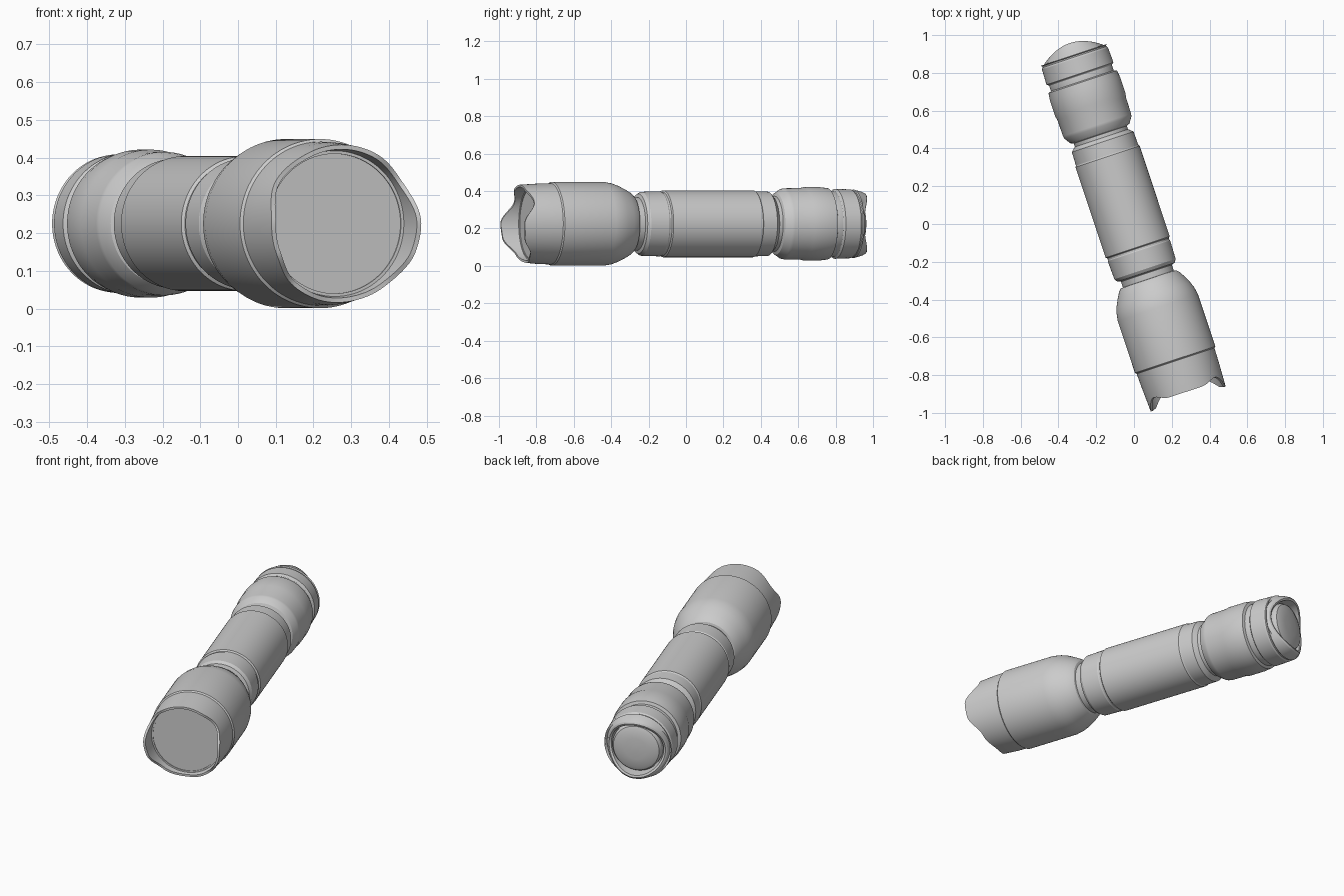
import bpy, bmesh, math
from mathutils import Vector

if "Cube" in bpy.data.objects:
    bpy.data.objects.remove(bpy.data.objects["Cube"])

# Torch axis lies flat, turned in the ground plane; d points to the head
A = math.radians(18.4)
d = Vector((math.sin(A), -math.cos(A), 0))
n = Vector((math.cos(A), math.sin(A), 0))
up = Vector((0, 0, 1))
origin = n * -0.02 + up * 0.225
SEG = 96


def lathe(name, profile):
    """Revolve (s, r) points; s may be a function of the angle in degrees."""
    bm = bmesh.new()
    rings = []
    for s, r in profile:
        ring = []
        for i in range(SEG):
            t = 2 * math.pi * i / SEG
            along = s(math.degrees(t)) if callable(s) else s
            ring.append(bm.verts.new(origin + d * along + n * r * math.cos(t) + up * r * math.sin(t)))
        rings.append(ring)
    for a, b in zip(rings, rings[1:]):
        for i in range(SEG):
            j = (i + 1) % SEG
            bm.faces.new((a[i], a[j], b[j], b[i]))
    bm.faces.new(rings[0])
    bm.faces.new(rings[-1])
    bmesh.ops.recalc_face_normals(bm, faces=bm.faces)
    me = bpy.data.meshes.new(name)
    bm.to_mesh(me)
    bm.free()
    ob = bpy.data.objects.new(name, me)
    bpy.context.collection.objects.link(ob)
    bpy.ops.object.select_all(action='DESELECT')
    ob.select_set(True)
    bpy.context.view_layer.objects.active = ob
    bpy.ops.object.shade_smooth_by_angle(angle=math.radians(25))
    return ob


# Scalloped front rim: smooth curve through a few angle/height pairs
RIM = [(0, .97), (35, .905), (65, .93), (115, .93), (145, .905), (180, .97), (200, .965),
       (235, .91), (270, .89), (305, .91), (340, .965), (360, .97)]


def head_rim(deg):
    for (a, sa), (b, sb) in zip(RIM, RIM[1:]):
        if a <= deg <= b:
            k = (1 - math.cos(math.pi * (deg - a) / (b - a))) / 2
            return sa + (sb - sa) * k
    return RIM[0][1]


# Tail rim: two shallow cut-outs at the sides
def tail_rim(extra):
    return lambda deg: -0.988 + extra + 0.028 * math.cos(math.radians(2 * deg))


# Head with bezel and recessed lens seat
lathe("head", [(.27, .13), (.285, .142), (.30, .142), (.303, .155), (.316, .168), (.345, .185),
               (.385, .205), (.42, .217), (.46, .224), (.75, .224), (.757, .217),
               (.83, .215), (head_rim, .209), (head_rim, .197), (.872, .193), (.872, .185), (.86, .185)])
lathe("lens", [(.855, .188), (.868, .187), (.868, .10), (.868, .02)])

# Main tube with collar
lathe("body_tube", [(-.50, .13), (-.478, .158), (-.465, .172), (-.39, .174), (-.383, .179),
                    (.122, .179), (.128, .171), (.138, .171), (.143, .174), (.245, .171),
                    (.262, .160), (.268, .142), (.30, .142)])

# Tail section and cap
lathe("tail_section", [(-.47, .148), (-.505, .148), (-.512, .165), (-.545, .187), (-.56, .190),
                       (-.65, .191), (-.67, .196), (-.76, .196), (-.80, .191), (-.806, .175),
                       (-.84, .175), (-.85, .172)])
lathe("tail_cap", [(-.83, .172), (-.838, .176), (-.846, .187), (-.93, .184), (-.938, .178),
                   (-.945, .178), (-.95, .183), (tail_rim(.025), .172), (tail_rim(.006), .163),
                   (tail_rim(0), .154), (tail_rim(.004), .143), (-.94, .138), (-.93, .13)])
lathe("tail_button", [(-.92, .136), (-.965, .134), (-.98, .125), (-.988, .105), (-.993, .06), (-.995, .01)])
